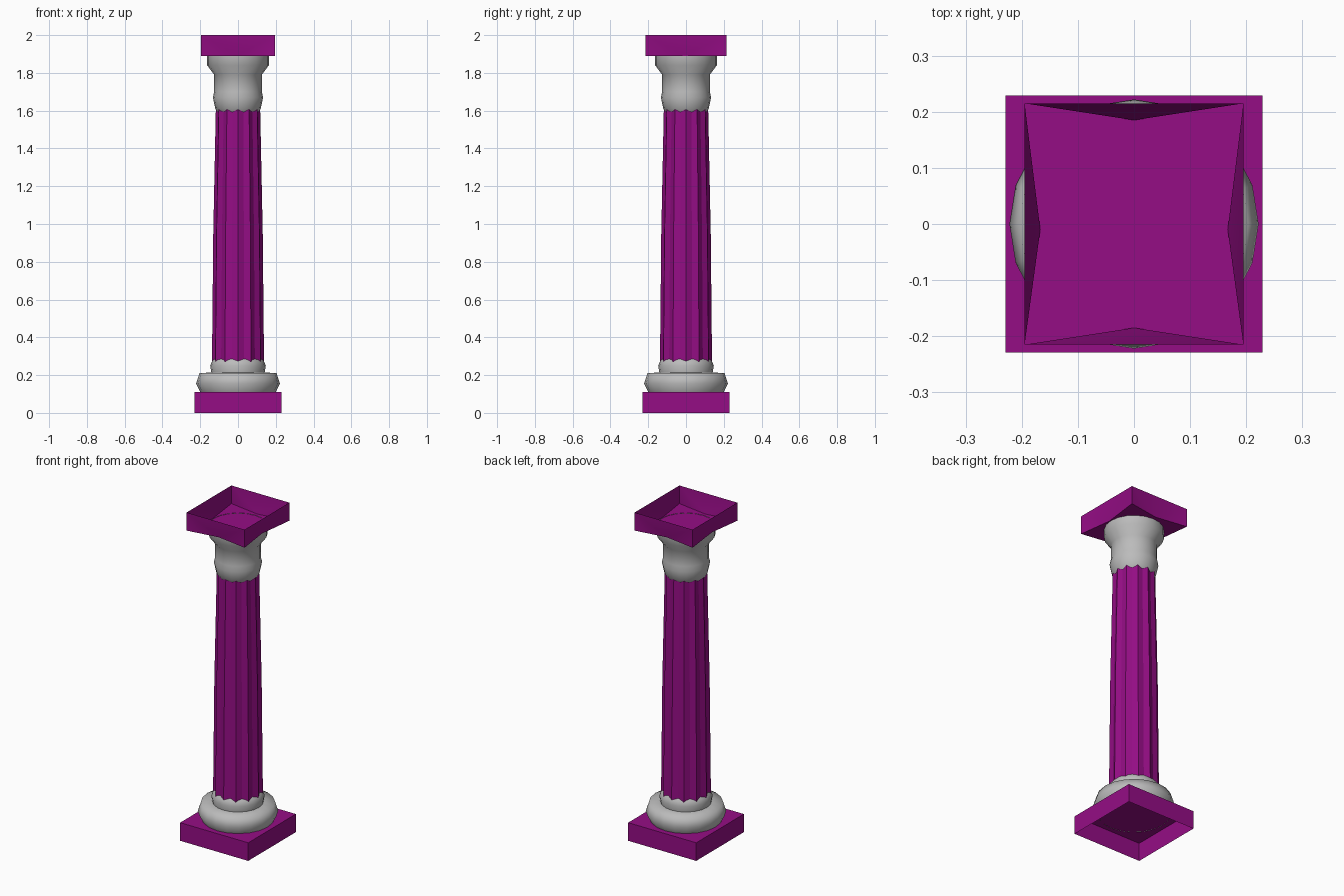
import bpy, math

if "Cube" in bpy.data.objects:
    bpy.data.objects.remove(bpy.data.objects["Cube"])


def colour(name, rgb):
    m = bpy.data.materials.new(name)
    m.diffuse_color = (*rgb, 1)
    m.use_nodes = True
    m.node_tree.nodes["Principled BSDF"].inputs["Base Color"].default_value = m.diffuse_color
    return m


purple = colour("purple", (.30, .004, .235))
stone = colour("stone", (.5, .5, .5))


def make(name, verts, faces, mat, smooth=None):
    me = bpy.data.meshes.new(name)
    me.from_pydata(verts, [], faces)
    ob = bpy.data.objects.new(name, me)
    bpy.context.collection.objects.link(ob)
    me.materials.append(mat)
    if smooth:
        bpy.ops.object.select_all(action='DESELECT')
        ob.select_set(True)
        bpy.context.view_layer.objects.active = ob
        bpy.ops.object.shade_smooth_by_angle(angle=math.radians(smooth))
    return ob


def stack(name, profile, n, mat, smooth, radius=lambda r, i: r):
    """Open-ended surface of revolution through (radius, z) points."""
    verts = []
    for r, z in profile:
        for i in range(n):
            a = 2 * math.pi * i / n
            verts.append((radius(r, i) * math.cos(a), radius(r, i) * math.sin(a), z))
    faces = [(k * n + i, k * n + (i + 1) % n, (k + 1) * n + (i + 1) % n, (k + 1) * n + i)
             for k in range(len(profile) - 1) for i in range(n)]
    return make(name, verts, faces, mat, smooth)


def corners(x, y, z):
    return [(-x, -y, z), (x, -y, z), (x, y, z), (-x, y, z)]


# Plinth: square box, open underneath
make("plinth", corners(.229, .229, 0) + corners(.229, .229, .11),
     [(i, (i + 1) % 4, (i + 1) % 4 + 4, i + 4) for i in range(4)] + [(4, 5, 6, 7)], purple)

# Rounded base ring and the collar above it
stack("base_torus", [(.198, .108), (.222, .155), (.204, .211), (.135, .214)], 20, stone, 120)
stack("base_collar", [(.14, .208), (.147, .25), (.137, .275), (.122, .292)], 20, stone, 60)

# Tapered shaft with twelve flutes
stack("fluted_shaft", [(.138, .25), (.131, .95), (.117, 1.63)], 24, purple, 12,
      lambda r, i: r if i % 2 == 0 else r * .915)

# Capital: lower bead, neck and flared top
stack("capital", [(.106, 1.59), (.12, 1.61), (.133, 1.67), (.126, 1.70), (.126, 1.79),
                  (.163, 1.84), (.163, 1.892)], 20, stone, 60)

# Abacus: tray open at the top, its lower edges pinched inwards at the middle
mids = [(0, -.185, 1.89), (.167, -.01, 1.89), (0, .185, 1.89), (-.167, -.01, 1.89)]
walls = []
for i in range(4):
    j, m = (i + 1) % 4, 8 + i
    walls += [(i, m, i + 4), (m, j, j + 4), (i + 4, m, j + 4)]
make("abacus", corners(.195, .215, 1.89) + corners(.195, .215, 2) + mids,
     walls + [(11, 3, 10, 2, 9, 1, 8, 0)], purple, 35)
